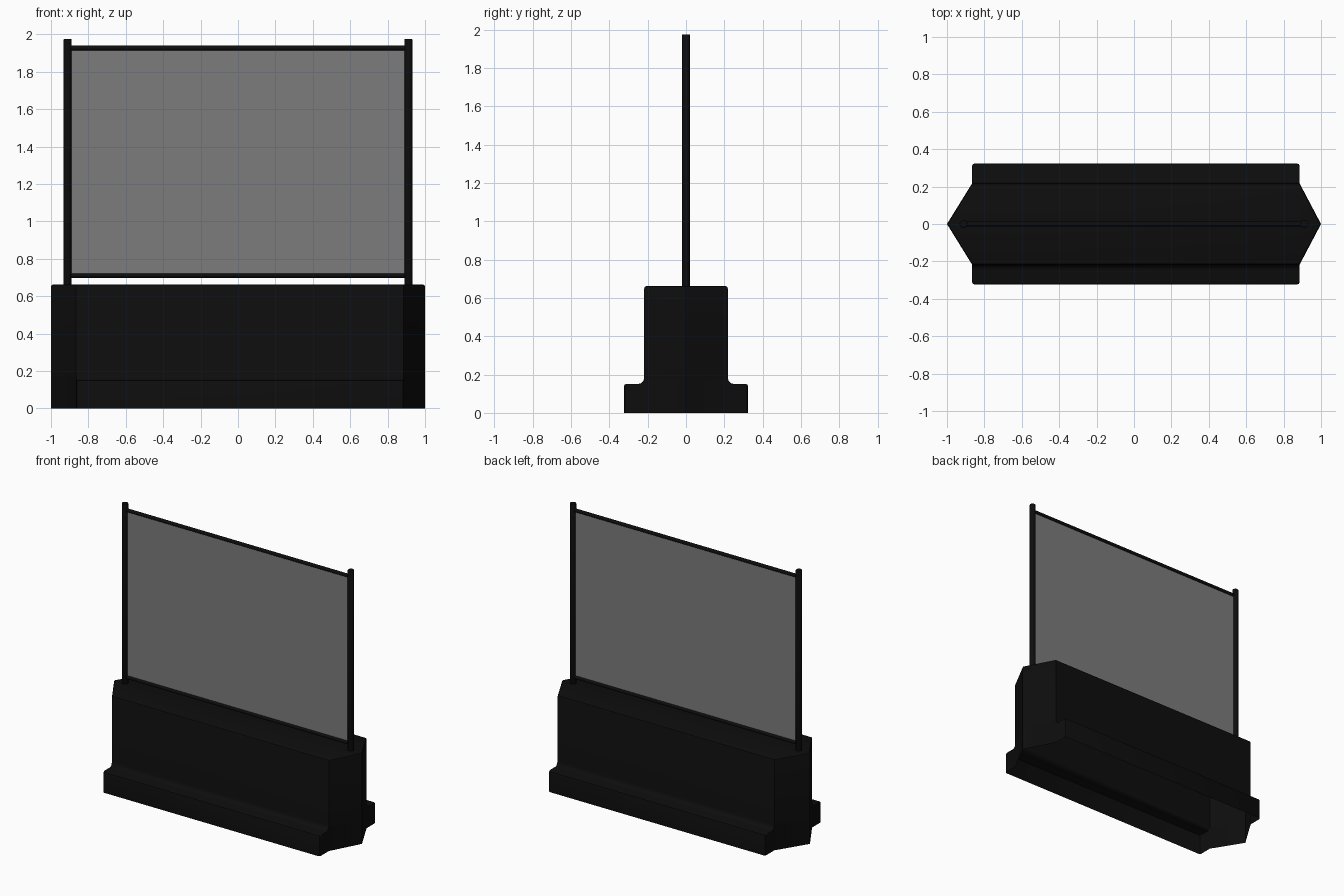
import bpy, bmesh
from mathutils import Matrix

if "Cube" in bpy.data.objects:
    bpy.data.objects.remove(bpy.data.objects["Cube"])


def material(name, v):
    m = bpy.data.materials.new(name)
    m.diffuse_color = (v, v, v, 1)
    m.use_nodes = True
    m.node_tree.nodes["Principled BSDF"].inputs["Base Color"].default_value = m.diffuse_color
    return m


black = material("black_plastic", 0.004)
grey = material("grey_mesh", 0.2)


def finish(name, bm, mat):
    bmesh.ops.recalc_face_normals(bm, faces=bm.faces)
    me = bpy.data.meshes.new(name)
    bm.to_mesh(me)
    bm.free()
    me.materials.append(mat)
    ob = bpy.data.objects.new(name, me)
    bpy.context.collection.objects.link(ob)
    bpy.ops.object.select_all(action='DESELECT')
    ob.select_set(True)
    bpy.context.view_layer.objects.active = ob
    bpy.ops.object.shade_smooth_by_angle(angle=0.7)
    return ob


def tube(name, centre, radius, length, axis, bevel=0.0):
    bm = bmesh.new()
    bmesh.ops.create_cone(bm, cap_ends=True, segments=20, radius1=radius,
                          radius2=radius, depth=length)
    if bevel:
        rim = [e for e in bm.edges if abs(e.verts[0].co.z - e.verts[1].co.z) < 1e-5]
        bmesh.ops.bevel(bm, geom=rim, offset=bevel, segments=2, affect='EDGES', profile=0.5)
    if axis == 'X':
        bmesh.ops.rotate(bm, verts=bm.verts, matrix=Matrix.Rotation(1.5707963, 3, 'Y'))
    bmesh.ops.translate(bm, verts=bm.verts, vec=centre)
    return finish(name, bm, black)


# Barrier base: stacked outlines (half width, height, top inset), open underneath
BODY, LEFT, RIGHT = 0.218, -0.865, 0.885
profile = [(0.323, 0, 0), (0.323, 0.141, 0), (0.320, 0.148, 0), (0.313, 0.151, 0),
           (0.250, 0.151, 0), (0.234, 0.155, 0), (0.223, 0.166, 0), (BODY, 0.184, 0),
           (BODY, 0.650, 0), (BODY - 0.004, 0.659, 0.004), (BODY - 0.013, 0.663, 0.013)]


def outline(w, inset):
    b = BODY - inset
    c = 0.012 * min(1, max(0, (w - b) / 0.03))
    l, r = LEFT + inset * 0.5, RIGHT - inset * 0.5
    side = [(r, b), (r, w - c), (r - c * 0.3, w - c * 0.3), (r - c, w),
            (l + c, w), (l + c * 0.3, w - c * 0.3), (l, w - c), (l, b)]
    return ([(1 - inset, 0)] + side + [(-1 + inset, 0)]
            + [(x, -y) for x, y in reversed(side)])


bm = bmesh.new()
rings = [[bm.verts.new((x, y, z)) for x, y in outline(w, i)] for w, z, i in profile]
for low, high in zip(rings, rings[1:]):
    for k in range(len(low)):
        n = (k + 1) % len(low)
        bm.faces.new((low[k], low[n], high[n], high[k]))
bm.faces.new(rings[-1])
bmesh.ops.remove_doubles(bm, verts=bm.verts, dist=1e-5)
finish("barrier_base", bm, black)

# Round posts standing in the base
for side, sx in (("left", -1), ("right", 1)):
    tube(side + "_post", (sx * 0.911, 0, 1.308), 0.021, 1.336, 'Z', 0.004)

# Thin rails above and below the panel
for name, z in (("top_rail", 1.927), ("bottom_rail", 0.71)):
    tube(name, (0, 0, z), 0.0125, 1.81, 'X')

# Infill panel
bm = bmesh.new()
bmesh.ops.create_cube(bm, size=1)
bmesh.ops.scale(bm, verts=bm.verts, vec=(1.80, 0.004, 1.21))
bmesh.ops.translate(bm, verts=bm.verts, vec=(0, 0, 1.3185))
finish("infill_panel", bm, grey)
